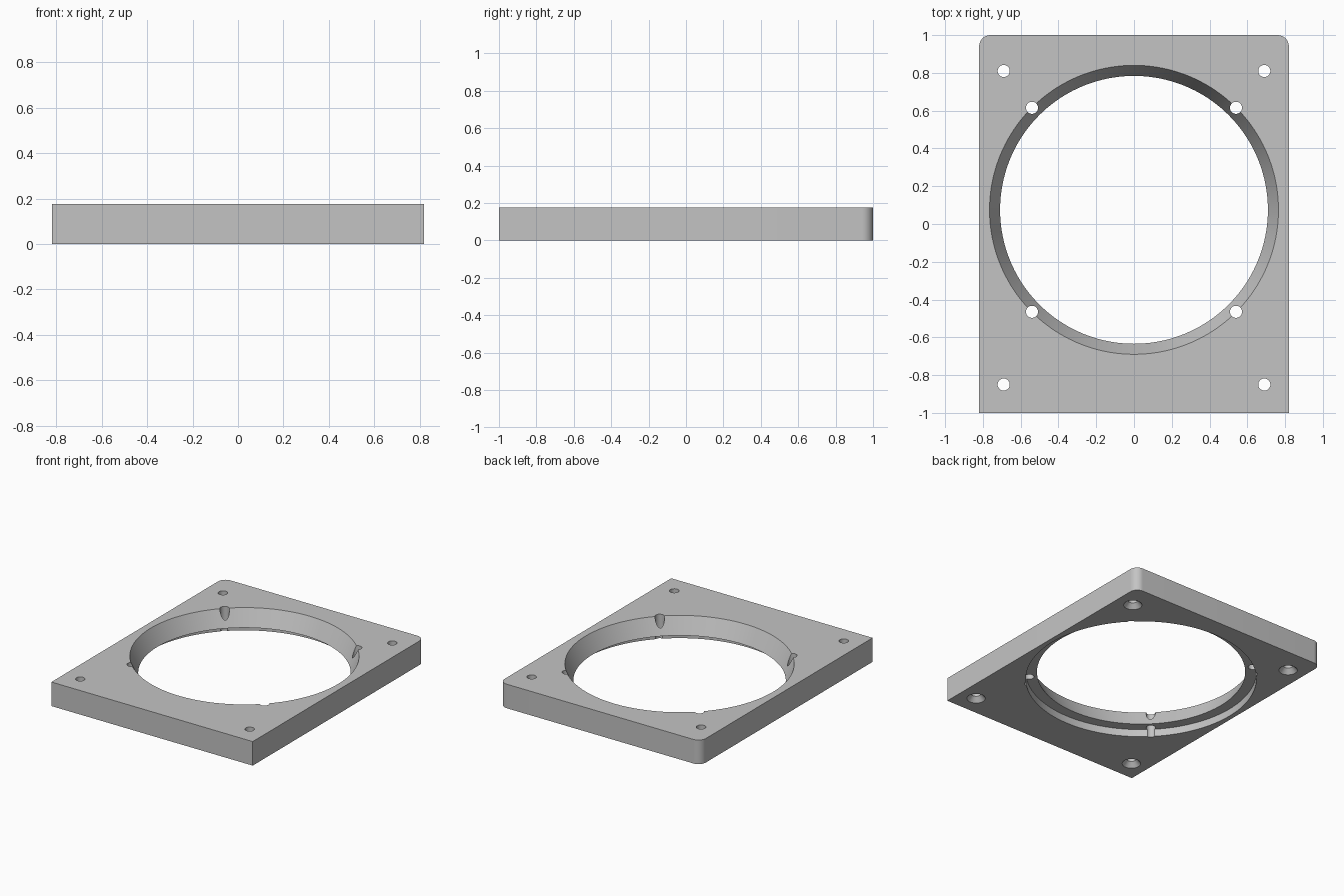
import bpy, bmesh, math

cube = bpy.data.objects.get("Cube")
if cube:
    bpy.data.objects.remove(cube, do_unlink=True)

HALF_X, HALF_Y, HEIGHT = 0.82, 1.0, 0.177
RING_Y = 0.075       # centre of the large opening
SCREW_R = 0.032
CORNER_R = 0.06

grey = bpy.data.materials.new("plain grey")
grey.use_nodes = True
colour = (0.55, 0.55, 0.55, 1)
grey.diffuse_color = colour
grey.node_tree.nodes["Principled BSDF"].inputs["Base Color"].default_value = colour


def make_object(name, bm):
    bmesh.ops.recalc_face_normals(bm, faces=bm.faces)
    mesh = bpy.data.meshes.new(name)
    bm.to_mesh(mesh)
    bm.free()
    mesh.materials.append(grey)
    obj = bpy.data.objects.new(name, mesh)
    bpy.context.collection.objects.link(obj)
    return obj


def lathe(name, profile, x, y, sides):
    """Closed solid turned from (radius, height) pairs."""
    bm = bmesh.new()
    rings = []
    for r, z in profile:
        rings.append([bm.verts.new((x + r * math.cos(math.tau * i / sides),
                                    y + r * math.sin(math.tau * i / sides), z))
                      for i in range(sides)])
    for low, high in zip(rings, rings[1:]):
        for i in range(sides):
            j = (i + 1) % sides
            bm.faces.new((low[i], low[j], high[j], high[i]))
    bm.faces.new(rings[0][::-1])
    bm.faces.new(rings[-1])
    return make_object(name, bm)


# Plate: square front corners, rounded back corners
outline = [(-HALF_X, -HALF_Y), (HALF_X, -HALF_Y)]
for side, start in ((1, 0), (-1, 90)):
    for step in range(13):
        a = math.radians(start + 90 * step / 12)
        outline.append((side * (HALF_X - CORNER_R) + CORNER_R * math.cos(a),
                        HALF_Y - CORNER_R + CORNER_R * math.sin(a)))
bm = bmesh.new()
base = bm.faces.new([bm.verts.new((x, y, 0)) for x, y in outline])
top = bmesh.ops.extrude_face_region(bm, geom=[base])["geom"]
bmesh.ops.translate(bm, vec=(0, 0, HEIGHT),
                    verts=[v for v in top if isinstance(v, bmesh.types.BMVert)])
plate = make_object("mounting_plate", bm)

# Flared opening with a stepped recess underneath
flare = (0.765 - 0.709) / (HEIGHT - 0.055)
cutters = [lathe("opening_cutter",
                 [(0.785, -0.1), (0.785, 0.055), (0.709, 0.055),
                  (0.765 + flare * 0.1, HEIGHT + 0.1)], 0, RING_Y, 160)]

# Screw holes: straight around the ring, countersunk from below at the corners
for sx in (-1, 1):
    for sy in (-1, 1):
        cutters.append(lathe("ring_hole_cutter", [(SCREW_R, -0.1), (SCREW_R, 0.3)],
                             sx * 0.54, RING_Y + sy * 0.54, 32))
    for y in (-0.85, 0.81):
        cutters.append(lathe("corner_hole_cutter",
                             [(0.063, -0.1), (0.063, 0), (SCREW_R, 0.035), (SCREW_R, 0.3)],
                             sx * 0.69, y, 32))

bpy.ops.object.select_all(action='DESELECT')
bpy.context.view_layer.objects.active = plate
plate.select_set(True)
for cutter in cutters:
    cutter.hide_render = True
    mod = plate.modifiers.new("cut", 'BOOLEAN')
    mod.operation = 'DIFFERENCE'
    mod.solver = 'EXACT'
    mod.object = cutter
    bpy.ops.object.modifier_apply(modifier=mod.name)
    bpy.data.objects.remove(cutter, do_unlink=True)

bpy.ops.object.shade_smooth_by_angle(angle=math.radians(25))
